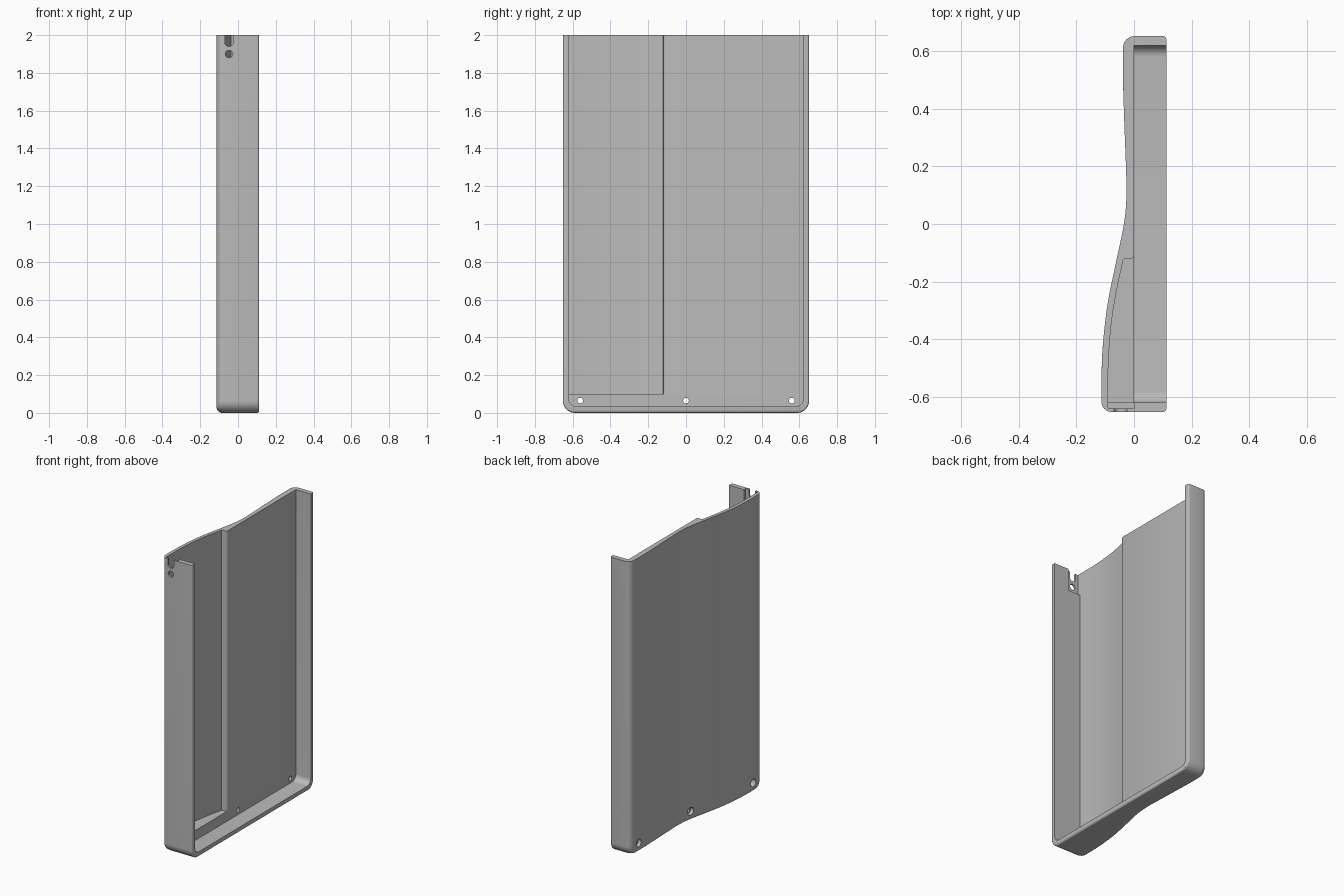
import bpy, bmesh, math
from mathutils import Vector

if "Cube" in bpy.data.objects:
    bpy.data.objects.remove(bpy.data.objects["Cube"])

grey = bpy.data.materials.new("grey plastic")
grey.diffuse_color = (0.5, 0.5, 0.5, 1)
grey.use_nodes = True
grey.node_tree.nodes["Principled BSDF"].inputs["Base Color"].default_value = grey.diffuse_color
HALF_W, TOP = 0.652, 2.0


def smooth_curve(pts, steps=8):
    """Catmull-Rom curve through 2D points."""
    p = [Vector(q) for q in pts]
    p = [2 * p[0] - p[1]] + p + [2 * p[-1] - p[-2]]
    out = []
    for a, b, c, d in zip(p, p[1:], p[2:], p[3:]):
        for i in range(steps):
            t = i / steps
            q = 0.5 * (2 * b + (c - a) * t + (2 * a - 5 * b + 4 * c - d) * t * t
                       + (3 * b - a - 3 * c + d) * t ** 3)
            out.append((q.x, q.y))
    return out + [tuple(p[-2])]


def arc(cx, cy, r, a0, a1, n=8):
    return [(cx + r * math.cos(math.radians(a0 + (a1 - a0) * i / n)),
             cy + r * math.sin(math.radians(a0 + (a1 - a0) * i / n))) for i in range(n + 1)]


def loft(name, rings):
    """Closed solid skinned through equal-length rings of 3D points."""
    bm = bmesh.new()
    loops = [[bm.verts.new(p) for p in ring] for ring in rings]
    n = len(loops[0])
    for lo, hi in zip(loops, loops[1:]):
        for i in range(n):
            j = (i + 1) % n
            bm.faces.new((lo[i], lo[j], hi[j], hi[i]))
    bm.faces.new(loops[0][::-1])
    bm.faces.new(loops[-1])
    bmesh.ops.recalc_face_normals(bm, faces=bm.faces)
    mesh = bpy.data.meshes.new(name)
    bm.to_mesh(mesh)
    bm.free()
    mesh.materials.append(grey)
    ob = bpy.data.objects.new(name, mesh)
    bpy.context.collection.objects.link(ob)
    return ob


def prism(name, outline, axis, lo, hi):
    """Extrude a 2D outline: (y,z) along x, (x,z) along y or (x,y) along z."""
    place = {"x": lambda a, b, t: (t, a, b),
             "y": lambda a, b, t: (a, t, b),
             "z": lambda a, b, t: (a, b, t)}[axis]
    return loft(name, [[place(a, b, t) for a, b in outline] for t in (lo, hi)])


def round_inset(z, r):
    return r - math.sqrt(max(0, r * r - (r - z) ** 2)) if z < r else 0


# Shell: wavy grip profile, rounded at the back edges and around the bottom
wave = smooth_curve([(-0.038, 0.59), (-0.038, 0.5), (-0.034, 0.36), (-0.028, 0.2),
                     (-0.026, 0.1), (-0.035, 0.0), (-0.062, -0.13), (-0.092, -0.28),
                     (-0.108, -0.42), (-0.113, -0.54), (-0.113, -0.615)])
front_edge = arc(0.102, HALF_W - 0.01, 0.01, 0, 90, 4)
profile = (front_edge + arc(0.002, HALF_W - 0.04, 0.04, 90, 180) + wave
           + arc(-0.078, -HALF_W + 0.035, 0.035, 180, 270)
           + [(x, -y) for x, y in reversed(front_edge)])


def shell_ring(z):
    width = HALF_W - round_inset(z, 0.065)
    back = round_inset(z, 0.03)
    rim = round_inset(z, 0.01)
    ring = []
    for x, y in profile:
        if abs(y) > 0.4:
            y = math.copysign(0.4 + (abs(y) - 0.4) * (width - 0.4) / (HALF_W - 0.4), y)
        if x < 0.05:
            x += back
        else:
            x -= rim
        ring.append((x, y, z))
    return ring


levels = [0.065 * (1 - math.cos(math.radians(a))) for a in range(0, 91, 6)]
shell = loft("tray_shell", [shell_ring(z) for z in levels + [TOP]])

cutters = []

# Shallow full-width tray cavity, open at the top
cavity = ([(0.62, 2.1), (-0.62, 2.1)] + arc(-0.58, 0.073, 0.04, 180, 270)
          + arc(0.58, 0.073, 0.04, 270, 360))
cutters.append(prism("tray_cavity", cavity, "x", 0.0, 0.3))

# Deep curved pocket inside the thick side
pocket_floor = smooth_curve([(-0.037, -0.123), (-0.062, -0.24), (-0.08, -0.36),
                             (-0.089, -0.49), (-0.09, -0.62)])
pocket = ([(0.02, -0.62), (0.02, -0.108), (0.001, -0.108)]
          + arc(-0.012, -0.108, 0.012, 0, -90, 5)[1:]
          + [(-0.03, -0.12)] + pocket_floor)
cutters.append(prism("deep_pocket", pocket, "z", 0.1, 2.1))

# Thinned wall, cable slot and small round hole at the top of the thick side
recess = [(-0.09, 1.85), (0.0005, 1.85), (0.0005, 2.1), (-0.09, 2.1)]
cutters.append(prism("wall_recess", recess, "y", -0.64, -0.6))
slot = [(-0.025, 2.1), (-0.07, 2.1)] + arc(-0.0475, 1.963, 0.0225, 180, 360, 12)
cutters.append(prism("cable_slot", slot, "y", -0.8, -0.61))
cutters.append(prism("cable_hole", arc(-0.0475, 1.9, 0.02, 0, 345, 23), "y", -0.8, -0.61))

# Screw holes along the bottom, counterbored from the back
for y, seat in ((-0.56, -0.04), (0.0, -0.015), (0.56, -0.015)):
    cutters.append(prism("screw_hole", arc(y, 0.065, 0.015, 0, 345, 23), "x", -0.3, 0.05))
    cutters.append(prism("screw_seat", arc(y, 0.065, 0.026, 0, 345, 23), "x", -0.3, seat))

bpy.context.view_layer.objects.active = shell
shell.select_set(True)
for cutter in cutters:
    mod = shell.modifiers.new(cutter.name, "BOOLEAN")
    mod.operation, mod.solver, mod.object = "DIFFERENCE", "EXACT", cutter
    bpy.ops.object.modifier_apply(modifier=mod.name)
    bpy.data.objects.remove(cutter)
bpy.ops.object.shade_smooth_by_angle(angle=math.radians(30))
